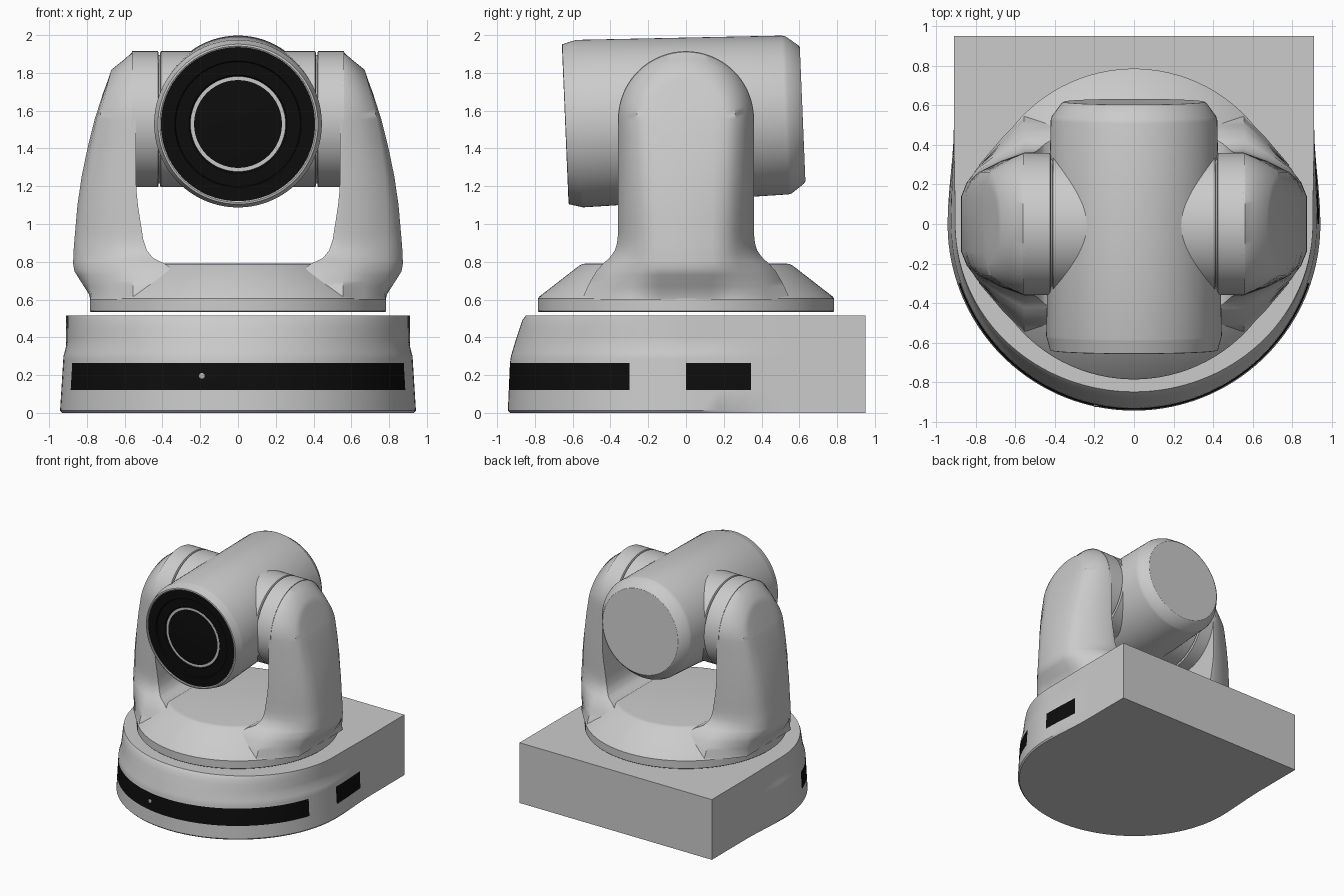
import bpy, bmesh
from math import sin, cos, pi, radians, asin, sqrt
from mathutils import Matrix, Vector

cube = bpy.data.objects.get("Cube")
if cube:
    bpy.data.objects.remove(cube)


def material(name, value):
    m = bpy.data.materials.new(name)
    m.use_nodes = True
    color = (value, value, value, 1)
    m.diffuse_color = color
    m.node_tree.nodes["Principled BSDF"].inputs["Base Color"].default_value = color
    return m


GREY = material("light grey shell", 0.6)
BLACK = material("black glass", 0.004)
SILVER = material("silver indicator", 0.45)


def table(points, v):
    """Piecewise linear lookup."""
    if v <= points[0][0]:
        return points[0][1]
    for (a, p), (b, q) in zip(points, points[1:]):
        if v <= b:
            return p + (q - p) * (v - a) / (b - a)
    return points[-1][1]


def loft(name, rings, mats, rule=None, angle=30):
    """Skin closed rings that run symmetrically, and cap both ends with strips."""
    bm = bmesh.new()
    vs = [[bm.verts.new(p) for p in ring] for ring in rings]
    n = len(vs[0])
    for a, b in zip(vs, vs[1:]):
        for i in range(n):
            j = (i + 1) % n
            bm.faces.new((a[i], a[j], b[j], b[i]))
    for ring in (vs[0], vs[-1]):
        for i in range(n // 2):
            quad = [ring[i], ring[i + 1], ring[n - 2 - i], ring[n - 1 - i]]
            quad = list(dict.fromkeys(quad))
            if len(quad) > 2:
                bm.faces.new(quad)
    bmesh.ops.recalc_face_normals(bm, faces=bm.faces)
    if rule:
        for f in bm.faces:
            f.material_index = rule(f.calc_center_median(), f.normal)
    mesh = bpy.data.meshes.new(name)
    bm.to_mesh(mesh)
    bm.free()
    for m in mats:
        mesh.materials.append(m)
    ob = bpy.data.objects.new(name, mesh)
    bpy.context.collection.objects.link(ob)
    bpy.ops.object.select_all(action='DESELECT')
    ob.select_set(True)
    bpy.context.view_layer.objects.active = ob
    bpy.ops.object.shade_smooth_by_angle(angle=radians(angle))
    return ob


def turned(name, profile, matrix, mat, steps=96, angle=30):
    """Revolve (height, radius) points around the local z axis."""
    turns = [2 * pi * (i + 0.5) / steps for i in range(steps)]
    rings = [[matrix @ Vector((r * cos(a), r * sin(a), t)) for a in turns]
             for t, r in profile]
    return loft(name, rings, [mat], angle=angle)


# Base: rounded front running into a square back, with dark windows
FRONT = [(0, .93), (.012, .943), (.265, .932), (.3, .927), (.4, .897), (.49, .867), (.515, .848)]
SIDE = [(0, .932), (.012, .942), (.3, .924), (.34, .913), (.38, .906), (.515, .904)]
BACK_X, BACK_Y = .91, .95
end = asin(.3 / .937)


def span(a, b, n):
    return [a + (b - a) * i / n for i in range(n)]


def base_ring(z):
    rx, ry = table(SIDE, z), table(FRONT, z)
    half = []
    for y in (BACK_Y, .55, .5, .42, .345, .26, .17, .08):
        k = min(y / .5, 1)
        k = k * k * (3 - 2 * k)
        half.append((rx + (BACK_X - rx) * k, y))
    half += [(rx * cos(a), -ry * sin(a)) for a in span(0, end, 6) + span(end, pi / 2, 30)]
    right = [Vector((-x, y, z)) for x, y in half]
    left = [Vector((x, y, z)) for x, y in reversed(half)]
    return right + [Vector((0, -ry, z))] + left


def window(c, normal):
    if not .12 < c.z < .265 or abs(normal.z) > .5:
        return 0
    return int(c.y < -.3 or (c.x > .5 and 0 < c.y < .345))


levels = (0, .012, .12, .265, .285, .3, .32, .34, .36, .38, .4, .45, .49, .505, .515)
loft("base", [base_ring(z) for z in levels], [GREY, BLACK], window)

dot_x, dot_z = -.19, .195
dot_y = -table(FRONT, dot_z) * sqrt(1 - (dot_x / .935) ** 2)
face_front = Matrix.Translation((dot_x, dot_y, dot_z)) @ Matrix.Rotation(pi / 2, 4, 'X')
turned("indicator_light", [(-.01, .016), (.004, .016), (.008, .01)], face_front, SILVER, 24)

# Turntable
turned("turntable", [(.535, .78), (.54, .785), (.605, .785), (.615, .778), (.78, .565),
                     (.788, .55), (.79, .535)], Matrix(), GREY)

# Yoke arms: arch-shaped rings stepping outwards from the inner face
HUB = 1.555
OUTER = [(.6, .782), (.63, .79), (.7, .835), (.75, .866), (.79, .873), (.87, .87), (1.1, .85),
         (1.25, .828), (1.4, .797), (1.55, .76), (1.7, .712), (1.82, .67), (1.92, .62)]
INNER = [(.78, .36), (.795, .4), (.82, .45), (.86, .482), (.92, .502), (1.1, .53), (1.2, .54)]
WIDTH = [(.6, .55), (.65, .53), (.7, .505), (.75, .475), (.79, .44), (.82, .405), (.86, .377),
         (.9, .364), (.95, .36)]
STRAIGHT = (.6, .63, .67, .7, .73, .75, .77, .79, .805, .82, .84, .86, .89, .92, .95,
            1.02, 1.1, 1.18, 1.25, 1.33, 1.4, 1.48)


def arch(side, half_width, x_at):
    pts = [(-half_width(z), z) for z in STRAIGHT]
    r = half_width(HUB)
    pts += [(-r * cos(pi * i / 31), HUB + r * sin(pi * i / 31)) for i in range(32)]
    pts += [(half_width(z), z) for z in reversed(STRAIGHT)]
    return [Vector((side * x_at(z), y, z)) for y, z in pts]


def width(z):
    return table(WIDTH, z)


def shoulder(z):
    return .262 + (width(z) - .36) * .2


def shoulder_x(z):
    return table(OUTER, z) - max(0, min(.08, (1.82 - z) * .09, (z - .6) * .5))


for side, label in ((1, "left"), (-1, "right")):
    loft(label + "_arm", [
        arch(side, width, lambda z: table(INNER, z)),
        arch(side, width, lambda z: .555),
        arch(side, lambda z: (width(z) + shoulder(z)) / 2 + .008,
             lambda z: (.555 + shoulder_x(z)) / 2),
        arch(side, shoulder, shoulder_x),
        arch(side, lambda z: .21, lambda z: table(OUTER, z) - (table(OUTER, z) - shoulder_x(z)) * .35),
        arch(side, lambda z: .14, lambda z: table(OUTER, z)),
    ], [GREY], angle=40)

    # Pivot collar and the boss it turns against, with a thin groove between
    axis = Matrix.Translation((0, 0, HUB)) @ Matrix.Rotation(side * pi / 2, 4, 'Y')
    turned(label + "_collar", [(.42, .352), (.424, .36), (.56, .36)], axis, GREY)
    turned(label + "_boss", [(.1, .36), (.408, .36), (.412, .352), (.413, .34), (.43, .34)],
           axis, GREY)

# Camera head, tipped slightly downwards
aim = Matrix.Translation((0, 0, HUB)) @ Matrix.Rotation(radians(-90 + 2.4), 4, 'X')
turned("camera_head", [(-.61, .405), (-.636, .408), (-.64, .414), (-.638, .424), (-.575, .441),
                       (-.565, .444), (.525, .421), (.545, .415), (.61, .367), (.618, .355)],
       aim, GREY)
turned("lens", [(-.6, .409), (-.63, .409), (-.63, .335), (-.618, .33), (-.618, .26),
                (-.608, .25), (-.616, .18), (-.622, .09), (-.624, .02)], aim, BLACK)
